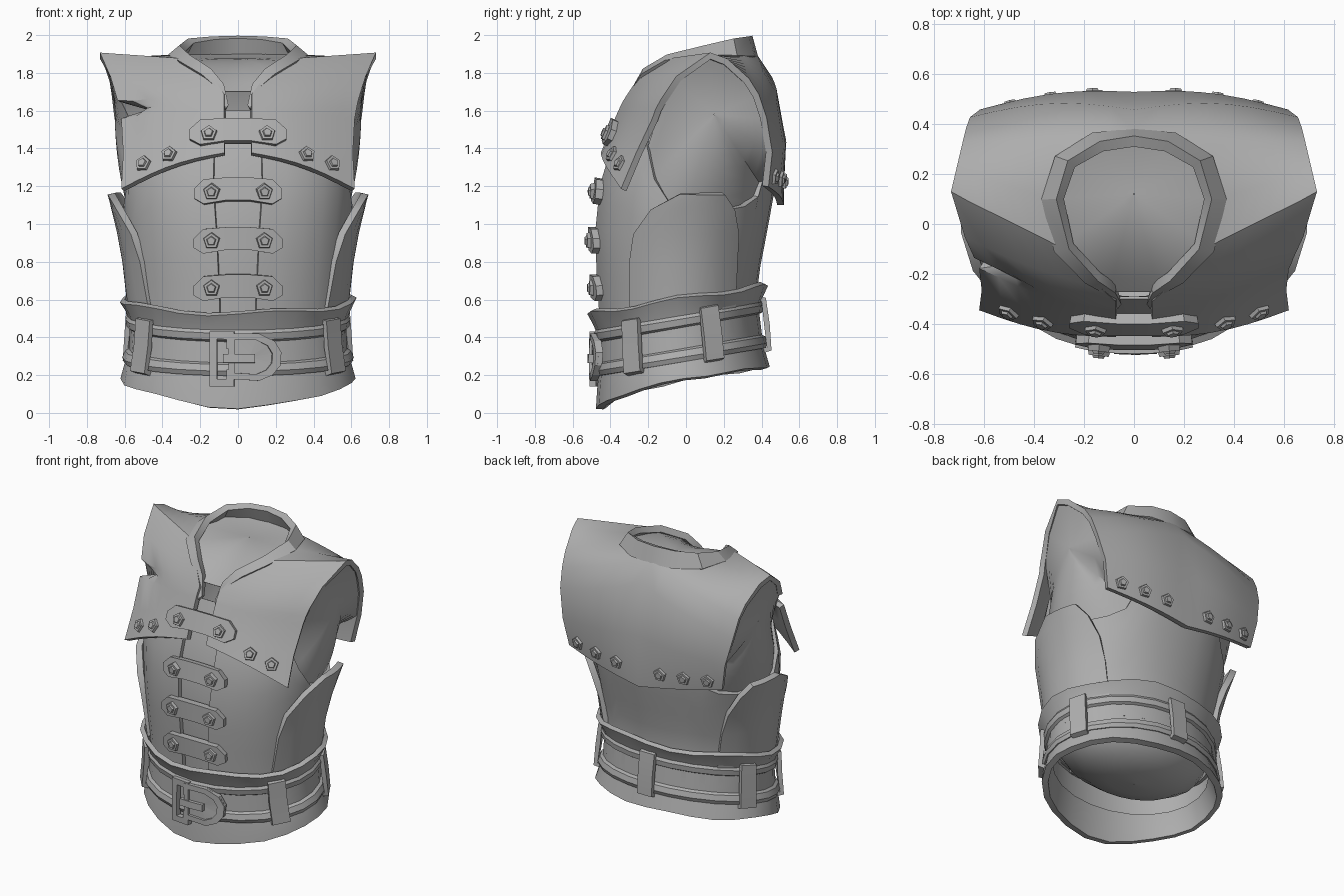
import bpy, bmesh, math
from mathutils import Vector

if "Cube" in bpy.data.objects:
    bpy.data.objects.remove(bpy.data.objects["Cube"])

leather = bpy.data.materials.new("grey_leather")
leather.diffuse_color = (0.42, 0.42, 0.42, 1)
leather.use_nodes = True
leather.node_tree.nodes["Principled BSDF"].inputs["Base Color"].default_value = leather.diffuse_color


def table(rows, k):
    """Interpolate a small table on its first column."""
    if k <= rows[0][0]:
        return rows[0][1:]
    for a, b in zip(rows, rows[1:]):
        if k <= b[0]:
            f = (k - a[0]) / (b[0] - a[0])
            return [p + (q - p) * f for p, q in zip(a[1:], b[1:])]
    return rows[-1][1:]


# height, half width, front y, back y, squareness
TORSO = [(0.0, .60, -.445, .42, 2), (.2, .59, -.445, .42, 2), (.35, .555, -.44, .39, 2), (.55, .55, -.45, .365, 2),
         (.7, .56, -.46, .36, 2.05), (.95, .58, -.47, .41, 2.15), (1.2, .60, -.445, .455, 2.3),
         (1.4, .58, -.385, .47, 2.3), (1.6, .54, -.305, .44, 2.3)]


def section(z, off):
    w, f, b, n = table(TORSO, z)
    return w + off, (f + b) / 2, (b - f) / 2 + off, n


def surf(a, z, off=0.0):
    w, yc, h, n = section(z, off)
    pw = lambda v: math.copysign(abs(v) ** (2 / n), v)
    return Vector((w * pw(math.sin(a)), yc - h * pw(math.cos(a)), z))


def front(x, z, off=0.0):
    w, yc, h, n = section(z, off)
    return Vector((x, yc - h * max(0, 1 - abs(x / w) ** n) ** (1 / n), z))


def side(y, z, off, sx):
    w, yc, h, n = section(z, off)
    return Vector((sx * w * max(0, 1 - abs((y - yc) / h) ** n) ** (1 / n), y, z))


def finish(ob, thick=0.0, angle=32):
    bpy.context.collection.objects.link(ob)
    ob.data.materials.append(leather)
    bpy.ops.object.select_all(action='DESELECT')
    bpy.context.view_layer.objects.active = ob
    ob.select_set(True)
    if thick:
        m = ob.modifiers.new("thickness", 'SOLIDIFY')
        m.thickness, m.offset, m.use_even_offset = thick, 0, False
        bpy.ops.object.modifier_apply(modifier=m.name)
    bpy.ops.object.shade_smooth_by_angle(angle=math.radians(angle))
    return ob


def grid(name, patches, thick=0.0, wrap=False, wrap_rows=False, angle=32):
    """Skin rows of points; each patch is a list of equal rows."""
    bm = bmesh.new()
    for rows in patches:
        vs = [[bm.verts.new(p) for p in r] for r in rows]
        n, m = len(vs), len(vs[0])
        for i in range(n if wrap_rows else n - 1):
            for j in range(m if wrap else m - 1):
                i2, j2 = (i + 1) % n, (j + 1) % m
                bm.faces.new((vs[i][j], vs[i][j2], vs[i2][j2], vs[i2][j]))
    bmesh.ops.remove_doubles(bm, verts=bm.verts, dist=.0005)
    bmesh.ops.recalc_face_normals(bm, faces=bm.faces)
    me = bpy.data.meshes.new(name)
    bm.to_mesh(me)
    bm.free()
    return finish(bpy.data.objects.new(name, me), thick, angle)


def stud(name, p, normal):
    bm = bmesh.new()
    for r1, r2, lo, hi in ((.05, .042, -.02, .012), (.028, .022, .01, .022)):
        vs = bmesh.ops.create_cone(bm, cap_ends=True, segments=5, radius1=r1, radius2=r2, depth=hi - lo)['verts']
        bmesh.ops.translate(bm, verts=vs, vec=(0, 0, (lo + hi) / 2))
    me = bpy.data.meshes.new(name)
    bm.to_mesh(me)
    bm.free()
    ob = bpy.data.objects.new(name, me)
    ob.location = p
    ob.rotation_euler = normal.to_track_quat('Z', 'Y').to_euler()
    finish(ob, angle=20)


def membrane(name, rim, centre):
    """Domed skin closing a hole."""
    c = Vector(centre)
    rows = []
    for i in range(8):
        t = i / 7 * .995
        f = 1 - (1 - t) ** 2  # rise towards the centre
        rows.append([])
        for p in rim:
            q, lift = p.lerp(c, t), p.lerp(c, f)
            q = Vector((lift.x, q.y, q.z)) if abs(c.x) > .1 else Vector((q.x, q.y, lift.z))
            rows[-1].append(q)
    grid(name, [rows], .004, wrap=True, angle=60)


SEG = 24
ring = [2 * math.pi * i / SEG for i in range(SEG)]

# Smooth lining with a domed bottom
rows = []
for z, k in [(.2, .01), (.21, .35), (.25, .65), (.32, .88), (.4, 1), (.7, 1), (1.0, 1), (1.25, 1), (1.5, .95)]:
    rows.append([Vector((p.x * k, p.y * k, z)) for p in (surf(a, max(z, .35), -.04) for a in ring)])
grid("lining", [rows], wrap=True, angle=60)

# Jerkin with an open front and low arm holes
ARMHOLE = [(-.30, 1.5), (-.22, 1.36), (-.12, 1.12), (.0, 1.08), (.3, 1.08), (.38, 1.15), (.42, 1.4)]
gap = .17
rows = []
for i in range(9):
    row = []
    for j in range(29):
        a = gap + (2 * math.pi - 2 * gap) * j / 28
        top = table(ARMHOLE, surf(a, 1.2).y)[0]
        row.append(surf(a, .42 + (top - .42) * i / 8))
    rows.append(row)
grid("jerkin", [rows], .035)
grid("placket", [[[front(x, .4 + i * .12, -.01) for x in (-.17, -.06, .06, .17)] for i in range(11)]], .01)

# Flared side panels
PANEL = [(.55, -.29, .25, .015), (.8, -.29, .26, .025), (.95, -.27, .27, .04), (1.08, -.18, .25, .06),
         (1.16, -.03, .2, .075)]
for sx in (-1, 1):
    grid("side_panel", [[[side(lo + (hi - lo) * j / 8, z, off, sx) for j in range(9)]
                         for z, lo, hi, off in PANEL]], .04)

# Shoulder cape: inner edge, outer edge, bulge in y
CAPE = [(.07, -.435, 1.37, .61, -.33, 1.18, -.03),
        (.07, -.375, 1.52, .60, -.25, 1.37, -.03),
        (.07, -.33, 1.62, .61, -.165, 1.55, -.03),
        (.07, -.32, 1.64, .62, -.145, 1.605, -.03),
        (.07, -.295, 1.68, .63, -.12, 1.65, -.03),
        (.13, -.24, 1.76, .67, -.04, 1.77, -.02),
        (.28, -.09, 1.86, .73, .13, 1.89, 0),
        (.33, .10, 1.88, .71, .21, 1.86, 0),
        (.24, .30, 1.88, .68, .32, 1.76, .01),
        (0, .36, 1.89, .665, .37, 1.68, .03),
        (0, .44, 1.77, .65, .41, 1.56, .04),
        (0, .51, 1.45, .61, .44, 1.38, .03),
        (0, .50, 1.10, .575, .42, 1.20, .02)]


def cape(t, s, sx):
    r = table([(i,) + c for i, c in enumerate(CAPE)], t)
    p = Vector(r[:3]).lerp(Vector(r[3:6]), s)
    if sx < 0 and t == 3:  # torn notch on one arm edge
        p.x *= 1 - .25 * s ** 4
    arc = math.sin(math.pi * s)
    return Vector((p.x * sx, p.y + r[6] * arc, p.z + max(0, 1 - t) * .03 * arc))


grid("shoulder_cape", [[[cape(t, s / 7, sx) for s in range(8)] for t in range(len(CAPE))] for sx in (-1, 1)], .035)


def cape_stud(t, s, sx):
    p = cape(t, s, sx)
    n = (cape(t, s + .05, sx) - cape(t, s - .05, sx)).cross(cape(t + .1, s, sx) - cape(t - .1, s, sx))
    n *= math.copysign(1, n.y * p.y)
    stud("cape_stud", p + n.normalized() * .02, n)


for sx in (-1, 1):
    for s in (.54, .79):
        cape_stud(.45, s, sx)
    for s in (.28, .56, .83):
        cape_stud(11.68, s, sx)
    # Arm hole lining
    rim = [cape(t, .97, sx) + Vector((0, 0, -.01)) for t in (4, 5, 6, 7, 8, 9, 10, 11)]
    rim += [side(y, z, -.01, sx) for y, z in ((.40, 1.2), (.36, 1.1), (.2, 1.07), (0, 1.07), (-.12, 1.11),
                                              (-.17, 1.25), (-.21, 1.38))]
    membrane("arm_lining", rim, (sx * .65, .15, 1.58))

# Standing collar: lower edge, upper edge
COLLAR = [(.07, -.32, 1.60, .055, -.30, 1.62), (.10, -.27, 1.70, .075, -.255, 1.73), (.19, -.22, 1.78, .14, -.21, 1.81),
          (.31, -.10, 1.85, .25, -.09, 1.88), (.355, .10, 1.88, .295, .10, 1.93), (.30, .26, 1.88, .25, .24, 1.97),
          (.16, .345, 1.88, .13, .31, 1.985), (0, .36, 1.88, 0, .33, 1.99)]
pts = [(Vector(c[:3]), Vector(c[3:])) for c in COLLAR]
flip = lambda v: Vector((-v.x, v.y, v.z))
loop = pts + [(flip(a), flip(b)) for a, b in reversed(pts[:-1])]
grid("collar", [[[a for a, b in loop], [b for a, b in loop]]], .045)
membrane("neck_lining", [a.lerp(b, .2 if a.y > .2 else 0) for a, b in loop[1:-1]], (0, .12, 1.875))

# Closure tabs with studs
for z, k, off in ((1.48, 1.1, .055), (1.17, 1, .03), (.91, 1, .03), (.66, 1, .03)):
    shape = [(-.23, .025), (-.18, .065), (-.06, .06), (.06, .06), (.18, .065), (.23, .025)]
    arch = lambda x: z + .015 - .5 * x * x
    grid("closure_tab", [[[front(x * k, arch(x) + h * e, off) for e in (-1, 1)] for x, h in shape]], .045, angle=20)
    for x in (-.14 * k, .14 * k):
        stud("tab_stud", front(x, z, off + .025), Vector((x * .8, -1, .4 if z > 1.3 else 0)))

# Tilted waist: belt, flange and skirt
belt_z = lambda a: .40 + .18 * surf(a, .4).y


def band(a, dz, off):
    return surf(a, belt_z(a) + dz, off)


grid("waist_flange", [[[band(a, dz + (.012 * math.sin(5 * a) if dz > .2 else 0), off) for a in ring]
                       for dz, off in ((.08, .005), (.15, .03), (.21, .06))]], .03, wrap=True)
PROFILE = [(-.125, .0), (-.125, .03), (-.10, .045), (-.065, .038), (-.055, .02),
           (.055, .02), (.065, .038), (.10, .045), (.125, .03), (.125, .0)]
grid("belt", [[[band(a, dz, off) for a in ring] for dz, off in PROFILE]], wrap=True, wrap_rows=True, angle=25)
HEM = [(-.445, .02), (-.41, .055), (-.28, .11), (0, .18), (.42, .24)]
rows = []
for t, off in ((0, -.005), (.5, .005), (1, .012)):
    row = []
    for a in ring:
        top, low = belt_z(a) - .08, table(HEM, surf(a, .1).y)[0] + .006 * math.sin(6 * a)
        row.append(surf(a, top + (low - top) * t, off))
    rows.append(row)
grid("skirt", [rows], .04, wrap=True)

# Belt loops
for a in (.98, -.98, 1.94, -1.94, math.pi):
    da = .09 if a == math.pi else .11
    grid("belt_loop", [[[band(a + e * da, dz, off) for e in (-1, 1)]
                        for dz, off in ((-.14, .005), (-.13, .05), (0, .055), (.13, .05), (.14, .005))]], .03)


# Buckle: square bracket, rounded strap tip with rim, and prong
def frame(name, outline, cx, cz, k, off, thick):
    inner = [(cx + (x - cx) * k, cz + (z - cz) * k) for x, z in outline]
    grid(name, [[[front(x, z, off) for x, z in o] for o in (outline, inner)]], thick, wrap=True, angle=20)


C = [(-.02, .34), (-.02, .43), (-.15, .43), (-.15, .14), (-.02, .14), (-.02, .23), (-.06, .23), (-.06, .18),
     (-.11, .18), (-.11, .39), (-.06, .39), (-.06, .34)]
pair = [(0, 11), (1, 10), (2, 9), (3, 8), (4, 7), (5, 6)]
grid("buckle_bracket", [[[front(*C[i], .05) for i in p] for p in pair]], .035, angle=20)
D = [(-.05, .18), (.11, .17), (.18, .20), (.22, .25), (.225, .32), (.19, .38), (.11, .42), (-.05, .42)]
frame("strap_tip", D, .06, .295, .02, .045, .02)
frame("strap_tip_rim", D, .06, .295, .72, .05, .04)
grid("buckle_prong", [[[front(x, z, .065) for z in (.265, .31)] for x in (-.08, .01, .09)]], .03, angle=20)
